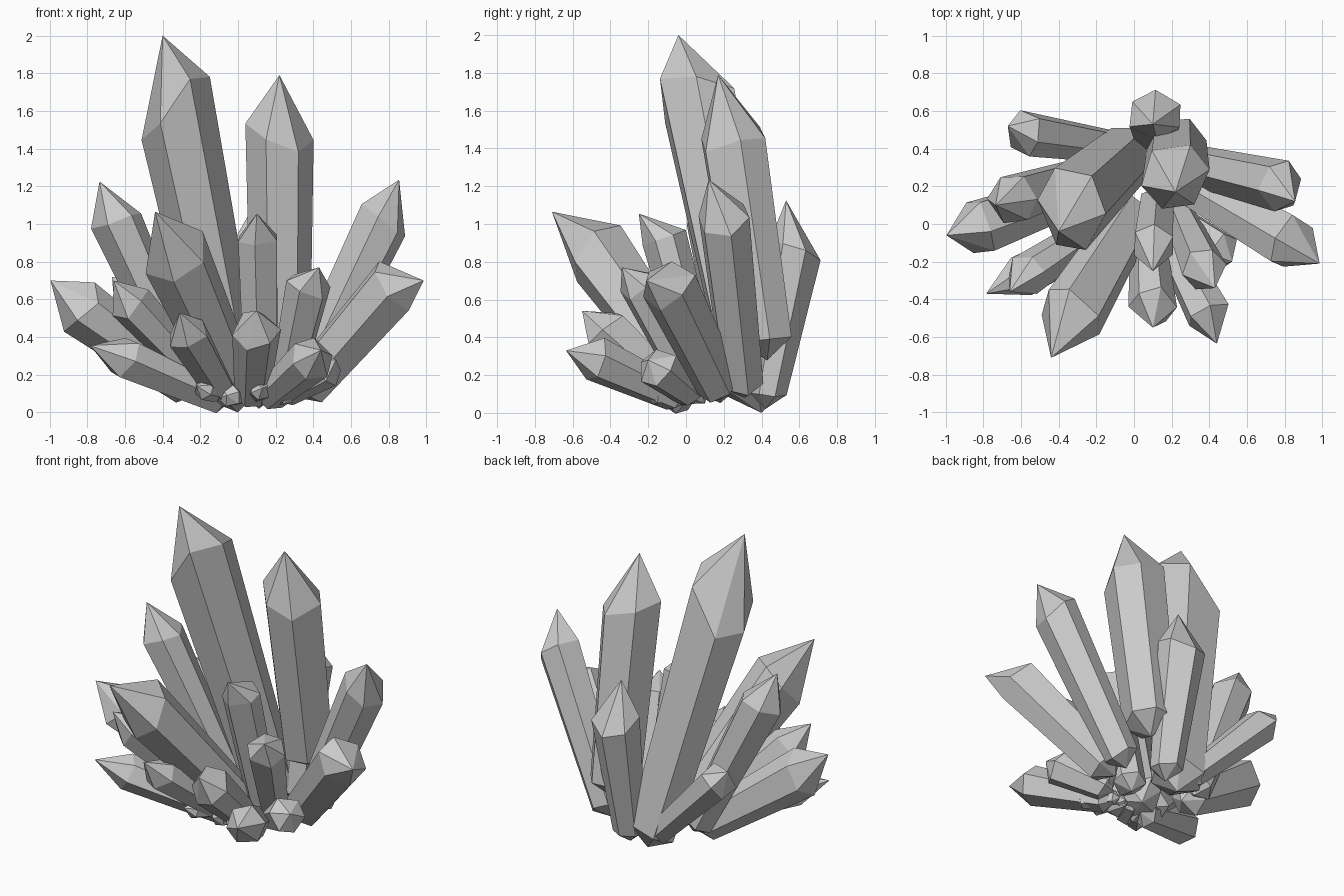
import bpy, math, random
from mathutils import Vector

random.seed(4)

def crystal(name, base, neck, tip, r, tilt=(0, 0), turn=0.3, taper=0.72):
    """Six-sided tapered prism: pointed root, shoulder ring centred on neck, skewed tip."""
    base, neck, tip = Vector(base), Vector(neck), Vector(tip)
    d = (neck - base).normalized()
    u = (Vector((1, 0, 0)) - d * d.x).normalized()
    v = d.cross(u)
    root, top = [], []
    for i in range(6):
        a = turn + i * math.pi / 3 + random.uniform(-0.12, 0.12)
        out = u * math.cos(a) + v * math.sin(a)
        k = random.uniform(0.95, 1.06)
        root.append(base + d * (0.55 * r + random.uniform(-0.1, 0.1) * r) + out * r * taper * k)
        slope = tilt[0] * math.cos(a) + tilt[1] * math.sin(a) + random.uniform(-0.2, 0.2)
        top.append(neck + d * slope * r + out * r * k)
    verts = root + top + [base, tip]
    faces = []
    for i in range(6):
        j = (i + 1) % 6
        faces += [(i, j, 6 + j, 6 + i), (j, i, 12), (6 + i, 6 + j, 13)]
    me = bpy.data.meshes.new(name)
    me.from_pydata(verts, [], faces)
    me.update()
    bpy.context.collection.objects.link(bpy.data.objects.new(name, me))

# Tall main crystals
crystal("tallest_crystal", (0.0, 0.40, 0.0), (-0.33, 0.09, 1.61), (-0.40, -0.04, 2.0), 0.22, (0.75, -0.35), 0.05, 0.76)
crystal("second_crystal", (0.23, 0.43, 0.28), (0.225, 0.25, 1.47), (0.22, 0.17, 1.79), 0.187, (-0.25, 0.05), 0.1, 0.88)
crystal("back_crystal", (0.11, 0.42, 0.02), (0.11, 0.58, 0.88), (0.10, 0.53, 1.125), 0.145, (0, -0.2), 0.5, 0.68)

# Medium crystals leaning outward
crystal("front_left_crystal", (0.02, 0.10, 0.05), (-0.33, -0.47, 0.84), (-0.44, -0.71, 1.065), 0.18, (0.2, 0.1), 0.4)
crystal("front_middle_crystal", (0.12, 0.12, 0.08), (0.10, -0.11, 0.93), (0.10, -0.25, 1.055), 0.12, (0, 0.1), 0.5, 0.85)
crystal("left_crystal", (-0.24, 0.27, 0.12), (-0.65, 0.13, 1.03), (-0.735, 0.10, 1.225), 0.135, (-0.2, 0), 0.1)
crystal("far_left_crystal", (-0.2, 0.2, 0.10), (-0.82, -0.02, 0.55), (-0.995, -0.06, 0.70), 0.155, (0.1, 0), 0.3)
crystal("back_left_crystal", (-0.05, 0.4, 0.08), (-0.58, 0.48, 0.62), (-0.67, 0.52, 0.72), 0.12, (0, 0.1), 0.5)
crystal("right_crystal", (0.32, 0.31, 0.08), (0.785, 0.20, 1.04), (0.855, 0.12, 1.235), 0.14, (-0.2, 0), 0.2, 0.8)
crystal("far_right_crystal", (0.31, 0.20, 0.08), (0.83, -0.10, 0.68), (0.985, -0.21, 0.70), 0.15, (0, 0.1), 0.4, 0.8)
crystal("front_right_crystal", (0.24, 0.06, 0.08), (0.37, -0.23, 0.67), (0.43, -0.34, 0.77), 0.12, (0, 0), 0.15)

# Low crystals around the front
crystal("low_left_upper_crystal", (-0.12, 0.03, 0.10), (-0.57, -0.27, 0.58), (-0.66, -0.36, 0.70), 0.12, (0, 0), 0.4)
crystal("low_left_crystal", (-0.05, 0.0, 0.05), (-0.60, -0.28, 0.29), (-0.785, -0.37, 0.355), 0.11, (0, 0), 0.2)
crystal("low_front_left_crystal", (-0.05, 0.0, 0.05), (-0.27, -0.40, 0.41), (-0.31, -0.54, 0.53), 0.11, (0, 0), 0.6)
crystal("low_front_crystal", (0.07, 0.0, 0.05), (0.10, -0.43, 0.43), (0.10, -0.55, 0.54), 0.13, (0, 0), 0.1)
crystal("low_front_right_crystal", (0.14, 0.0, 0.06), (0.39, -0.48, 0.28), (0.44, -0.635, 0.33), 0.12, (0, 0), 0.4)
crystal("low_right_crystal", (0.2, 0.05, 0.08), (0.46, -0.15, 0.24), (0.52, -0.20, 0.28), 0.11, (0, 0), 0.3)

# Small stubs at the root
stubs = [(-0.22, -0.25, 0.14), (0.13, -0.26, 0.13), (0.29, -0.22, 0.11), (-0.06, -0.18, 0.09)]
for i, t in enumerate(stubs):
    start, end = Vector((0.04 + t[0] * 0.3, 0.02, 0.08)), Vector(t)
    crystal(f"root_stub_{i + 1}", start, start.lerp(end, 0.8), end, 0.06)
